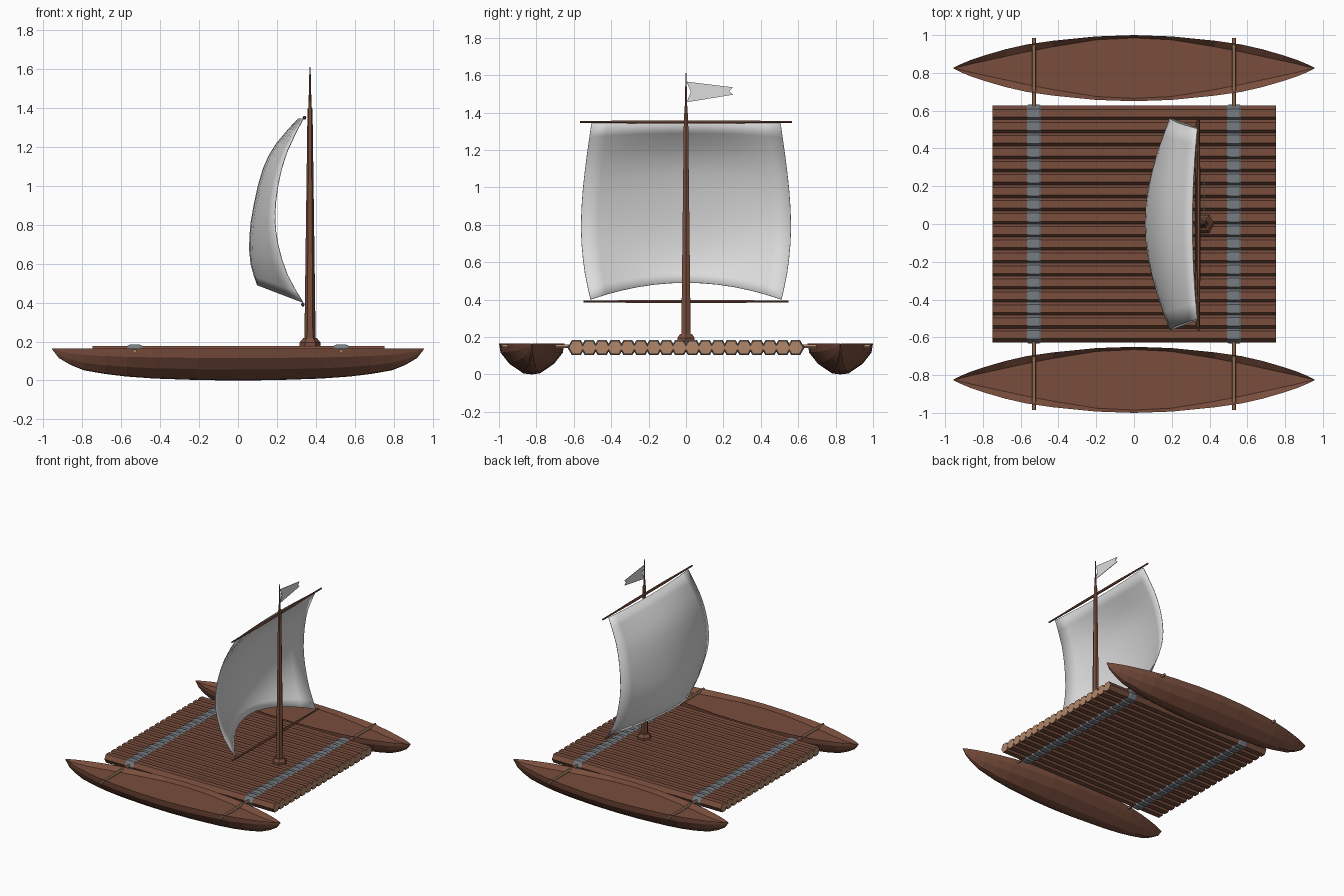
import bpy, bmesh, math
from mathutils import Vector

if "Cube" in bpy.data.objects:
    bpy.data.objects.remove(bpy.data.objects["Cube"])


def material(name, rgb):
    m = bpy.data.materials.new(name)
    m.diffuse_color = (*rgb, 1)
    m.use_nodes = True
    m.node_tree.nodes["Principled BSDF"].inputs["Base Color"].default_value = m.diffuse_color
    return m


BROWN = material("brown wood", (0.19, 0.075, 0.046))
TAN = material("cut wood", (0.44, 0.24, 0.14))
GREY = material("grey rope", (0.18, 0.20, 0.225))
CLOTH = material("sail cloth", (0.72, 0.72, 0.72))


def make(name, verts, faces, mats):
    me = bpy.data.meshes.new(name)
    me.from_pydata(verts, [], faces)
    for m in mats:
        me.materials.append(m)
    bm = bmesh.new()
    bm.from_mesh(me)
    bmesh.ops.remove_doubles(bm, verts=bm.verts, dist=1e-5)
    bmesh.ops.recalc_face_normals(bm, faces=bm.faces)
    bm.to_mesh(me)
    bm.free()
    ob = bpy.data.objects.new(name, me)
    bpy.context.collection.objects.link(ob)
    return ob


def loft(name, rings, mats):
    """Skin a list of equal-size rings and cap both ends."""
    n = len(rings[0])
    verts = [p for r in rings for p in r]
    faces = [(i * n + j, i * n + (j + 1) % n, (i + 1) * n + (j + 1) % n, (i + 1) * n + j)
             for i in range(len(rings) - 1) for j in range(n)]
    faces += [tuple(range(n)), tuple(range(len(verts) - n, len(verts)))]
    return make(name, verts, faces, mats)


def turned(name, axis, centre, profile, mats, sides=6):
    """Round part along an axis from (position, radius) pairs."""
    rings = []
    for t, r in profile:
        ring = []
        for k in range(sides):
            a = 2 * math.pi * k / sides
            c, s = r * math.cos(a), r * math.sin(a)
            off = {'x': (t, c, s), 'y': (c, t, s), 'z': (c, s, t)}[axis]
            ring.append(tuple(Vector(centre) + Vector(off)))
        rings.append(ring)
    return loft(name, rings, mats)


# Canoe floats: station x, rim half width, depth, floor half width, floor z
stations = [(0, .175, .165, .16, .135), (.2, .168, .163, .150, .135),
            (.43, .145, .155, .113, .135), (.57, .125, .145, .086, .135),
            (.68, .10, .132, .062, .135), (.79, .068, .113, .038, .137),
            (.86, .045, .085, .023, .143), (.92, .02, .05, .008, .152),
            (.955, .002, .005, .001, .163)]
full = [(-s[0], *s[1:]) for s in stations[:0:-1]] + stations
section = [(1, 0), (.95, .3), (.68, .66), (.25, .97), (0, 1)]
for side, sy in (("front", -1), ("back", 1)):
    rings = []
    for x, w, d, fw, fz in full:
        half = [(w * a, .165 - d * b) for a, b in section]
        pts = half + [(-y, z) for y, z in half[-2::-1]] + [(-fw, fz), (fw, fz)]
        rings.append([(x, sy * .825 + y, z) for y, z in pts])
    loft(side + "_float", rings, [BROWN])

# Deck logs with pale cut ends, and rope lashings around each one
for i in range(18):
    y = (i - 8.5) * .069
    log = turned(f"deck_log_{i + 1}", 'x', (0, y, .143), [(-.748, .04), (.752, .04)], [BROWN, TAN])
    for f in log.data.polygons:
        f.material_index = 1 if abs(f.normal.x) > .9 else 0
    for tag, x in (("left", -.53), ("right", .53)):
        turned(f"{tag}_lashing_{i + 1}", 'x', (x, y, .143),
               [(-.037, .041), (-.026, .047), (.026, .047), (.037, .041)], [GREY])

# Cross poles joining the floats
for tag, x in (("left", -.53), ("right", .53)):
    turned(tag + "_cross_pole", 'y', (x, 0, .15), [(-.985, .011), (.985, .011)], [TAN])

# Mast with stepped foot and thin topmast
MX = .37
turned("mast_foot", 'z', (MX, 0, 0), [(.17, .054), (.195, .054), (.205, .045), (.217, .036)], [BROWN])
turned("mast", 'z', (MX, 0, 0), [(.2, .029), (.8, .021), (1.395, .013), (1.40, .009),
                                 (1.48, .006), (1.61, .003)], [BROWN])

# Yards holding the sail
for tag, x, z, h in (("upper", .342, 1.35, .568), ("lower", .333, .39, .548)):
    turned(tag + "_yard", 'y', (x, 0, z),
           [(-h, .006), (-h * .69, .007), (-h * .42, .010), (h * .42, .010),
            (h * .69, .007), (h, .006)], [BROWN])


def sample(curve, t):
    """Smooth (Catmull-Rom) point on a short list of points, t in 0..1."""
    n = len(curve) - 1
    i = min(int(t * n), n - 1)
    f = t * n - i
    p = [Vector(curve[max(0, min(n, i + k))]) for k in (-1, 0, 1, 2)]
    return .5 * (2 * p[1] + (p[2] - p[0]) * f + (2 * p[0] - 5 * p[1] + 4 * p[2] - p[3]) * f * f
                 + (3 * p[1] - p[0] - 3 * p[2] + p[3]) * f ** 3)


# Billowing sail: side edge (x, half width, z) and centre line (x, 0, z)
edge = [(.335, .51, .40), (.255, .54, .54), (.205, .558, .70), (.19, .56, .84),
        (.205, .55, 1.0), (.25, .53, 1.17), (.335, .505, 1.345)]
centre = [(.10, 0, .49), (.066, 0, .60), (.06, 0, .74), (.082, 0, .90),
          (.13, 0, 1.09), (.20, 0, 1.22), (.31, 0, 1.345)]
U, V = 12, 12
verts, faces = [], []
for j in range(V + 1):
    e, c = sample(edge, j / V), sample(centre, j / V)
    for i in range(U + 1):
        u = 2 * i / U - 1
        k = u * u
        verts.append((c.x + (e.x - c.x) * k, u * e.y, c.z + (e.z - c.z) * k))
for j in range(V):
    for i in range(U):
        a = j * (U + 1) + i
        faces.append((a, a + 1, a + U + 2, a + U + 1))
sail = make("sail", verts, faces, [CLOTH])
for f in sail.data.polygons:
    f.use_smooth = True
mod = sail.modifiers.new("thickness", 'SOLIDIFY')
mod.thickness = .004
mod.offset = 0

# Swallow-tailed pennant
shape = [(.003, 1.565), (.25, 1.535), (.23, 1.515), (.25, 1.495), (.003, 1.455), (.026, 1.51)]
loft("pennant", [[(MX + dx, y, z) for y, z in shape] for dx in (-.002, .002)], [CLOTH])
